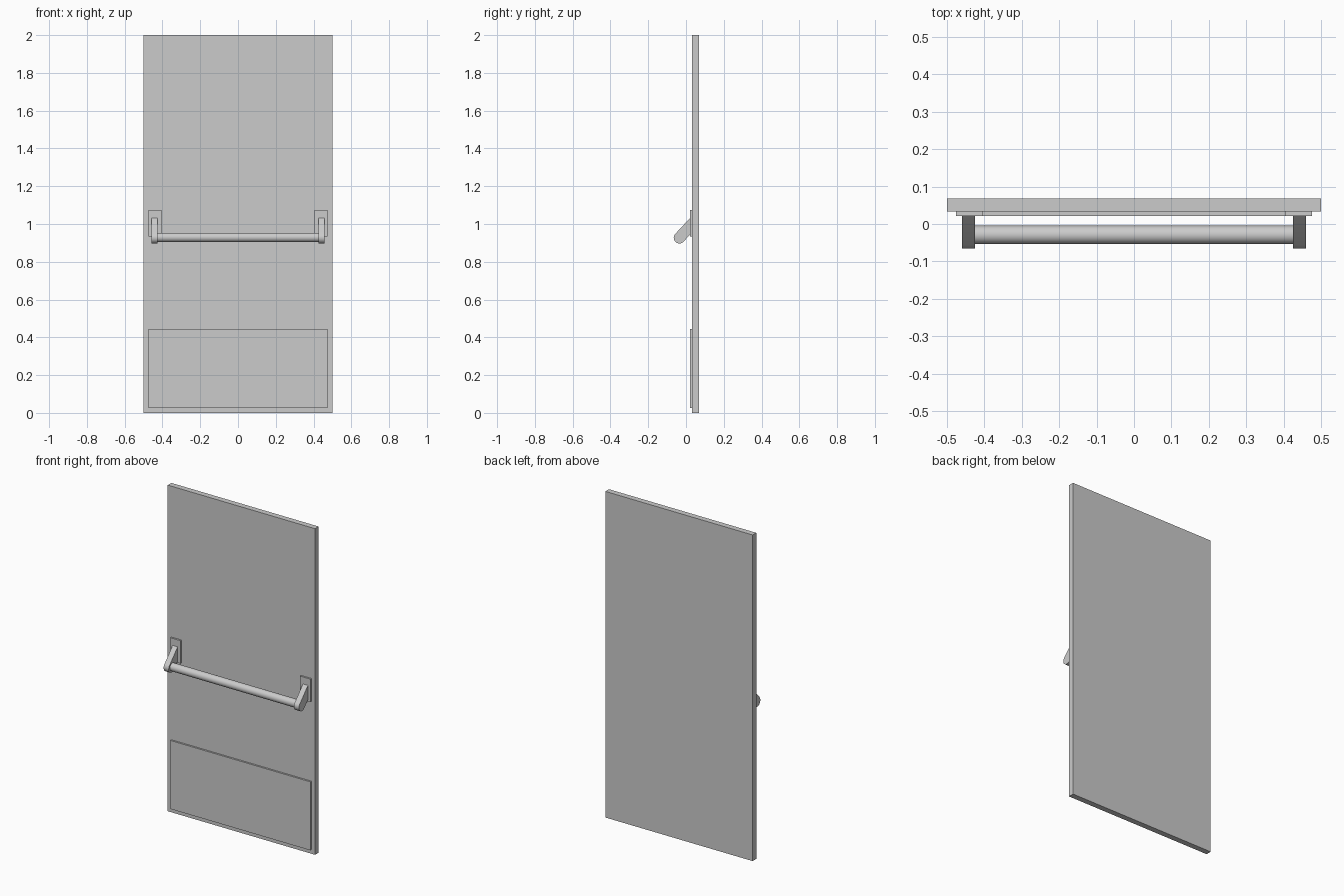
import bpy, bmesh, math
from mathutils import Vector

cube = bpy.data.objects.get("Cube")
if cube:
    bpy.data.objects.remove(cube, do_unlink=True)

# One painted-metal grey for everything
grey = bpy.data.materials.new("light grey metal")
grey.use_nodes = True
colour = (0.6, 0.6, 0.6, 1)
grey.diffuse_color = colour
grey.node_tree.nodes["Principled BSDF"].inputs["Base Color"].default_value = colour


def add_prism(name, profile, x0, x1, smooth=False):
    """Extrude a closed (y, z) profile from x0 to x1."""
    bm = bmesh.new()
    face = bm.faces.new([bm.verts.new((x0, y, z)) for y, z in profile])
    ext = bmesh.ops.extrude_face_region(bm, geom=[face])
    moved = [v for v in ext["geom"] if isinstance(v, bmesh.types.BMVert)]
    bmesh.ops.translate(bm, verts=moved, vec=(x1 - x0, 0, 0))
    bmesh.ops.recalc_face_normals(bm, faces=bm.faces)
    mesh = bpy.data.meshes.new(name)
    bm.to_mesh(mesh)
    bm.free()
    mesh.materials.append(grey)
    obj = bpy.data.objects.new(name, mesh)
    bpy.context.collection.objects.link(obj)
    if smooth:
        bpy.ops.object.select_all(action="DESELECT")
        obj.select_set(True)
        bpy.context.view_layer.objects.active = obj
        bpy.ops.object.shade_smooth_by_angle(angle=math.radians(30))
    return obj


def add_box(name, x0, x1, y0, y1, z0, z1):
    return add_prism(name, [(y0, z0), (y1, z0), (y1, z1), (y0, z1)], x0, x1)


def arc(centre, radius, start, sweep, steps):
    return [(centre.x + radius * math.cos(start + sweep * i / steps),
             centre.y + radius * math.sin(start + sweep * i / steps))
            for i in range(steps + 1)]


# Door leaf and kick plate
FRONT, PLATE = 0.033, 0.022
add_box("door_leaf", -0.5, 0.5, FRONT, 0.068, 0, 2)
add_box("kick_plate", -0.475, 0.475, PLATE, FRONT, 0.025, 0.445)

# Slanted arm profile: rounded outer end, cut flush with the mounting plate
pivot, radius, tilt = Vector((-0.035, 0.927)), 0.03, math.radians(47)
arm = arc(pivot, radius, tilt + math.pi / 2, math.pi, 16)
for y, z in (arm[-1], arm[0]):
    arm.append((PLATE, z + (PLATE - y) * math.tan(tilt)))

# Mounting plates and arms on both sides
for side, s in (("left", 1), ("right", -1)):
    add_box(side + "_mounting_plate", *sorted((s * 0.405, s * 0.475)),
            PLATE, FRONT, 0.935, 1.075)
    add_prism(side + "_arm", arm, *sorted((s * 0.425, s * 0.459)), smooth=True)

# Push bar between the arms
bar = arc(Vector((-0.029, 0.929)), 0.0245, 0, math.tau, 32)[:-1]
add_prism("push_bar", bar, -0.426, 0.426, smooth=True)
